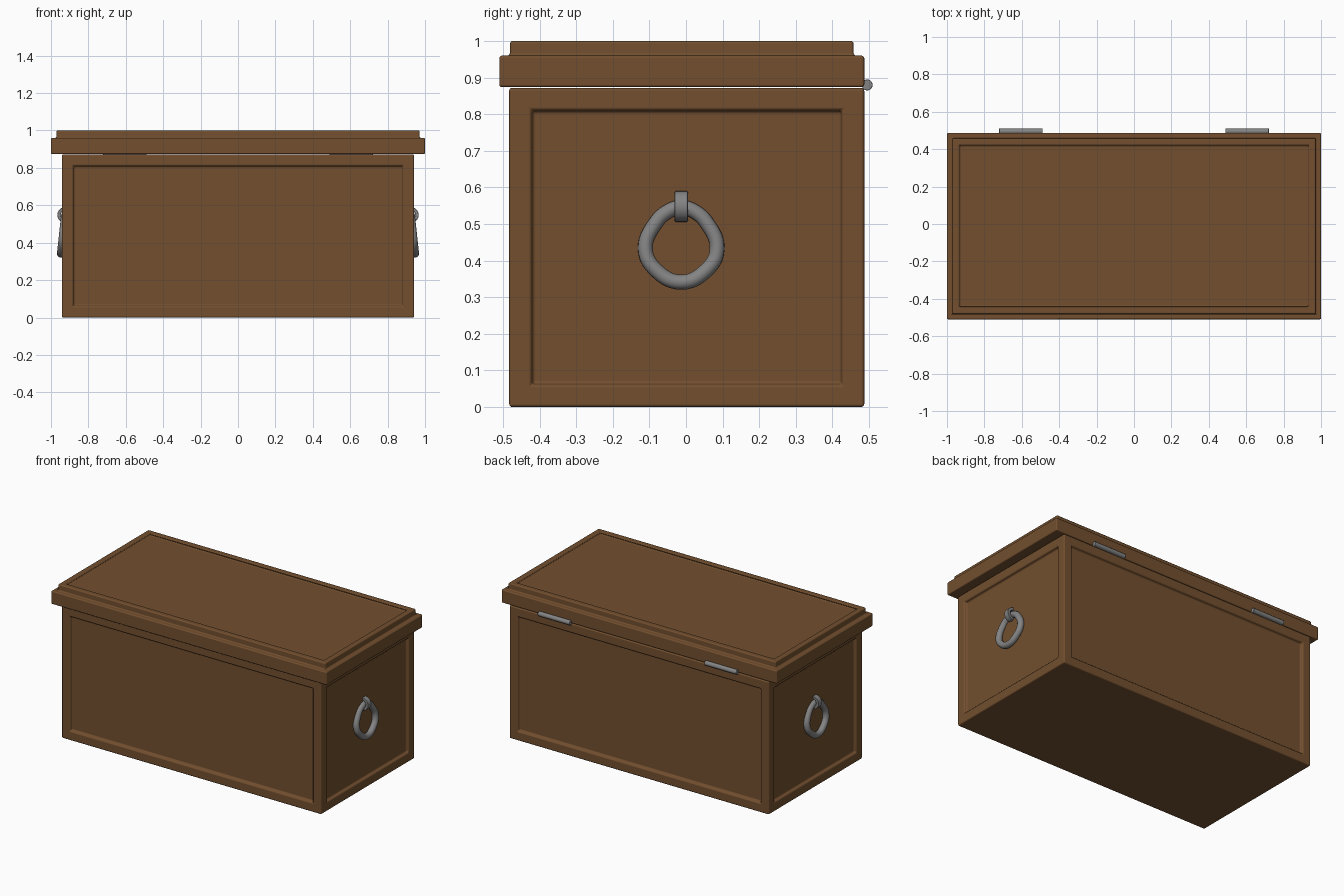
import bpy, bmesh, math
from mathutils import Matrix, Vector

cube = bpy.data.objects.get("Cube")
if cube:
    bpy.data.objects.remove(cube, do_unlink=True)


def make_material(name, rgb):
    mat = bpy.data.materials.new(name)
    mat.use_nodes = True
    mat.diffuse_color = (*rgb, 1)
    bsdf = next(n for n in mat.node_tree.nodes if n.type == 'BSDF_PRINCIPLED')
    bsdf.inputs["Base Color"].default_value = (*rgb, 1)
    return mat


wood = make_material("brown wood", (0.17, 0.078, 0.028))
iron = make_material("grey iron", (0.23, 0.23, 0.23))


def finish(name, bm, mat, bevel=0, segments=3):
    """Turn a bmesh into a smooth-shaded object with softened edges."""
    bmesh.ops.recalc_face_normals(bm, faces=bm.faces[:])
    mesh = bpy.data.meshes.new(name)
    bm.to_mesh(mesh)
    bm.free()
    obj = bpy.data.objects.new(name, mesh)
    bpy.context.collection.objects.link(obj)
    mesh.materials.append(mat)
    mesh.shade_smooth()
    if bevel:
        mod = obj.modifiers.new("rounded edges", 'BEVEL')
        mod.width = bevel
        mod.segments = segments
        mod.limit_method = 'ANGLE'
        mod.harden_normals = True
    return obj


def box(low, high):
    low, high = Vector(low), Vector(high)
    bm = bmesh.new()
    bmesh.ops.create_cube(bm, size=1, matrix=Matrix.Translation((low + high) / 2)
                          @ Matrix.Diagonal((*(high - low), 1)))
    bm.normal_update()
    return bm


def inset(bm, faces, width, depth=0):
    bmesh.ops.inset_individual(bm, faces=faces, thickness=width, depth=depth)


def raise_faces(bm, faces, height):
    """Extrude faces straight along their normals."""
    inset(bm, faces, 0.0005, height)


# Chest body with a recessed panel on each side
bm = box((-0.942, -0.483, 0), (0.942, 0.487, 0.872))
sides = [f for f in bm.faces if abs(f.normal.z) < 0.5]
inset(bm, sides, 0.086)
inset(bm, sides, 0.005, -0.018)
finish("chest_body", bm, wood, 0.008)

# Stepped lid with a recessed top panel
bm = box((-1, -0.51, 0.874), (1, 0.487, 0.96))
top = [f for f in bm.faces if f.normal.z > 0.5]
inset(bm, top, 0.041)
raise_faces(bm, top, 0.04)
inset(bm, top, 0.052)
inset(bm, top, 0.003, -0.014)
finish("chest_lid", bm, wood, 0.009)

# Hinge barrels along the back edge
for side, label in ((1, "left"), (-1, "right")):
    bm = bmesh.new()
    place = Matrix.Translation((side * 0.605, 0.495, 0.88)) @ Matrix.Rotation(math.pi / 2, 4, 'Y')
    bmesh.ops.create_cone(bm, cap_ends=True, segments=24, radius1=0.015, radius2=0.015,
                          depth=0.232, matrix=place)
    finish(label + "_hinge", bm, iron, 0.002, 2)

# Ring handles: half outline as (sideways, height), mirrored to a closed loop
half = [(0.068, 0.373), (0.098, 0.43), (0.072, 0.5), (0.033, 0.536)]
outline = [(0, 0.341)] + half + [(0, 0.545)] + [(-a, z) for a, z in reversed(half)]
RING_Y = -0.013
for side, label in ((1, "left"), (-1, "right")):
    curve = bpy.data.curves.new(label + "_ring_handle", 'CURVE')
    curve.dimensions = '3D'
    curve.bevel_depth = 0.0205
    curve.bevel_resolution = 4
    spline = curve.splines.new('BEZIER')
    spline.bezier_points.add(len(outline) - 1)
    spline.use_cyclic_u = True
    spline.resolution_u = 6
    spline.use_smooth = True
    for point, (across, z) in zip(spline.bezier_points, outline):
        lean = 0.948 - 0.11 * (z - 0.341)
        point.co = (side * lean, RING_Y + across, z)
        point.handle_left_type = point.handle_right_type = 'AUTO'
    ring = bpy.data.objects.new(label + "_ring_handle", curve)
    bpy.context.collection.objects.link(ring)
    curve.materials.append(iron)

    # Staple: flat strap spun around the top of the ring
    bm = bmesh.new()
    centre = Vector((side * 0.924, RING_Y, 0.548))
    corners = [(-0.018, 0.024), (0.018, 0.024), (0.018, 0.042), (-0.018, 0.042)]
    verts = [bm.verts.new(centre + Vector((0, w, r))) for w, r in corners]
    edges = [bm.edges.new((verts[i], verts[(i + 1) % 4])) for i in range(4)]
    bmesh.ops.spin(bm, geom=verts + edges, cent=centre, axis=(0, 1, 0),
                   angle=math.tau, steps=24, use_merge=True)
    bmesh.ops.remove_doubles(bm, verts=bm.verts[:], dist=0.0005)
    finish(label + "_staple", bm, iron, 0.003, 2)
